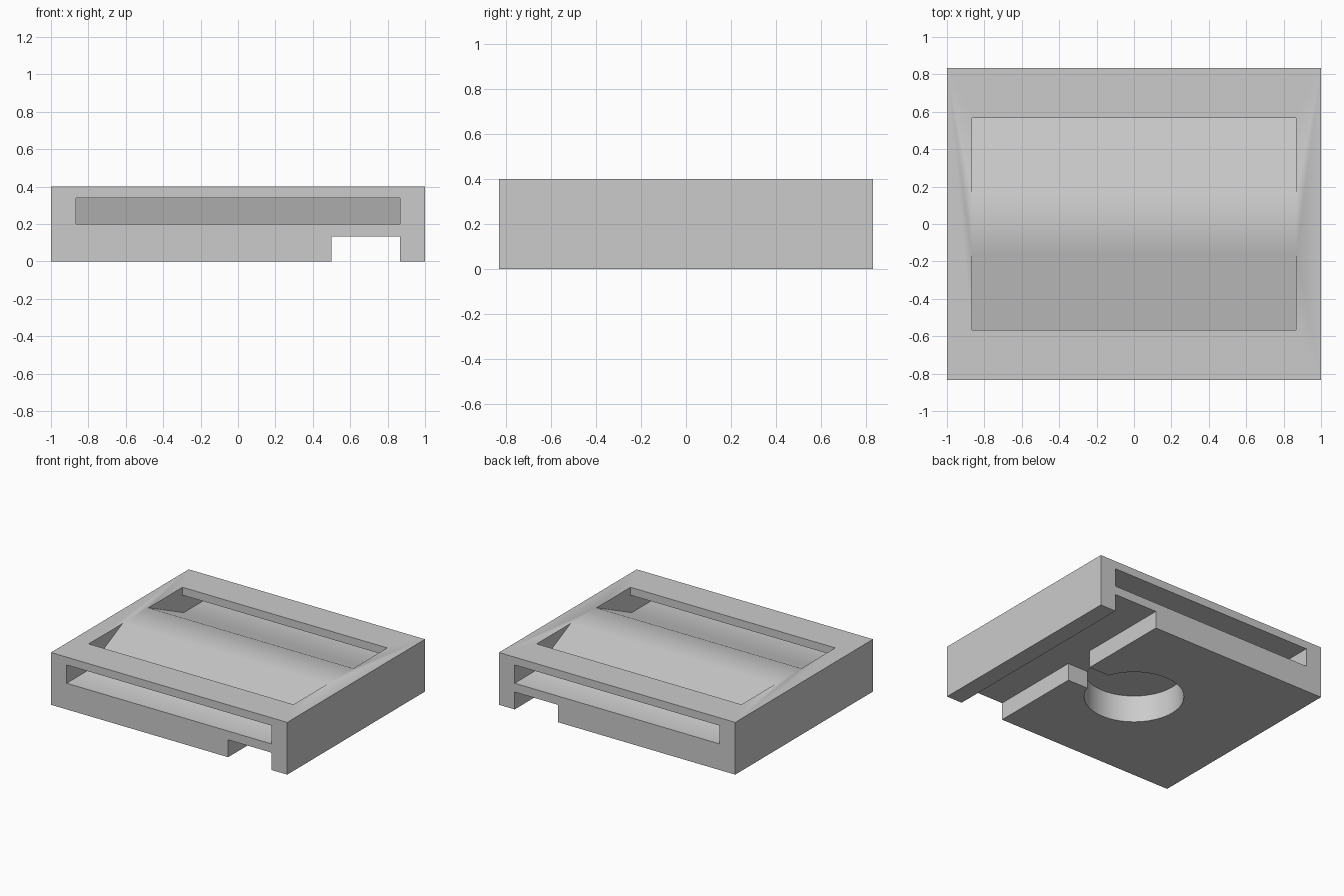
import bpy
import bmesh
import math

default = bpy.data.objects.get("Cube")
if default:
    bpy.data.objects.remove(default, do_unlink=True)


def make_object(name, bm):
    bmesh.ops.recalc_face_normals(bm, faces=bm.faces)
    mesh = bpy.data.meshes.new(name)
    bm.to_mesh(mesh)
    bm.free()
    obj = bpy.data.objects.new(name, mesh)
    bpy.context.collection.objects.link(obj)
    return obj


def box(name, low, high):
    bm = bmesh.new()
    bmesh.ops.create_cube(bm, size=1)
    for v in bm.verts:
        v.co = [(a + b) / 2 + c * (b - a) for a, b, c in zip(low, high, v.co)]
    return make_object(name, bm)


def prism(name, profile, half_width):
    """Extrude a (y, z) profile along x."""
    bm = bmesh.new()
    face = bm.faces.new([bm.verts.new((-half_width, y, z)) for y, z in profile])
    new = bmesh.ops.extrude_face_region(bm, geom=[face])["geom"]
    moved = [g for g in new if isinstance(g, bmesh.types.BMVert)]
    bmesh.ops.translate(bm, verts=moved, vec=(2 * half_width, 0, 0))
    return make_object(name, bm)


def disc(name, radius, low, high):
    bm = bmesh.new()
    bmesh.ops.create_cone(bm, cap_ends=True, segments=64, radius1=radius,
                          radius2=radius, depth=high - low)
    bmesh.ops.translate(bm, verts=bm.verts, vec=(0, 0, (low + high) / 2))
    return make_object(name, bm)


def carve(target, cutter):
    cutter.hide_render = True
    mod = target.modifiers.new("cut", "BOOLEAN")
    mod.operation = "DIFFERENCE"
    mod.solver = "EXACT"
    mod.object = cutter
    bpy.context.view_layer.objects.active = target
    bpy.ops.object.modifier_apply(modifier=mod.name)
    bpy.data.objects.remove(cutter, do_unlink=True)


# Block body
body = box("strap_block", (-1, -0.833, 0), (1, 0.833, 0.4))

# Strap passages: sloped floor, end slot and open top window, mirrored front to back
passage = [(0.134, 0.41), (0.58, 0.2), (0.9, 0.2), (0.9, 0.34),
           (0.567, 0.34), (0.567, 0.41)]
for side in (-1, 1):
    carve(body, prism("passage_cutter", [(side * y, z) for y, z in passage], 0.867))

# Underside: long channel, round pocket and the short link between them
carve(body, box("channel_cutter", (0.5, -1, -0.1), (0.867, 1, 0.133)))
carve(body, disc("pocket_cutter", 0.347, -0.1, 0.207))
carve(body, box("link_cutter", (0.2, -0.115, -0.1), (0.6, 0.115, 0.133)))

# Plain grey finish
grey = bpy.data.materials.new("light grey")
grey.use_nodes = True
colour = (0.6, 0.6, 0.6, 1)
grey.diffuse_color = colour
grey.node_tree.nodes["Principled BSDF"].inputs["Base Color"].default_value = colour
body.data.materials.clear()
body.data.materials.append(grey)

# Soft crest and round wall, crisp edges elsewhere
bpy.ops.object.select_all(action="DESELECT")
body.select_set(True)
bpy.context.view_layer.objects.active = body
bpy.ops.object.shade_smooth_by_angle(angle=math.radians(30))
